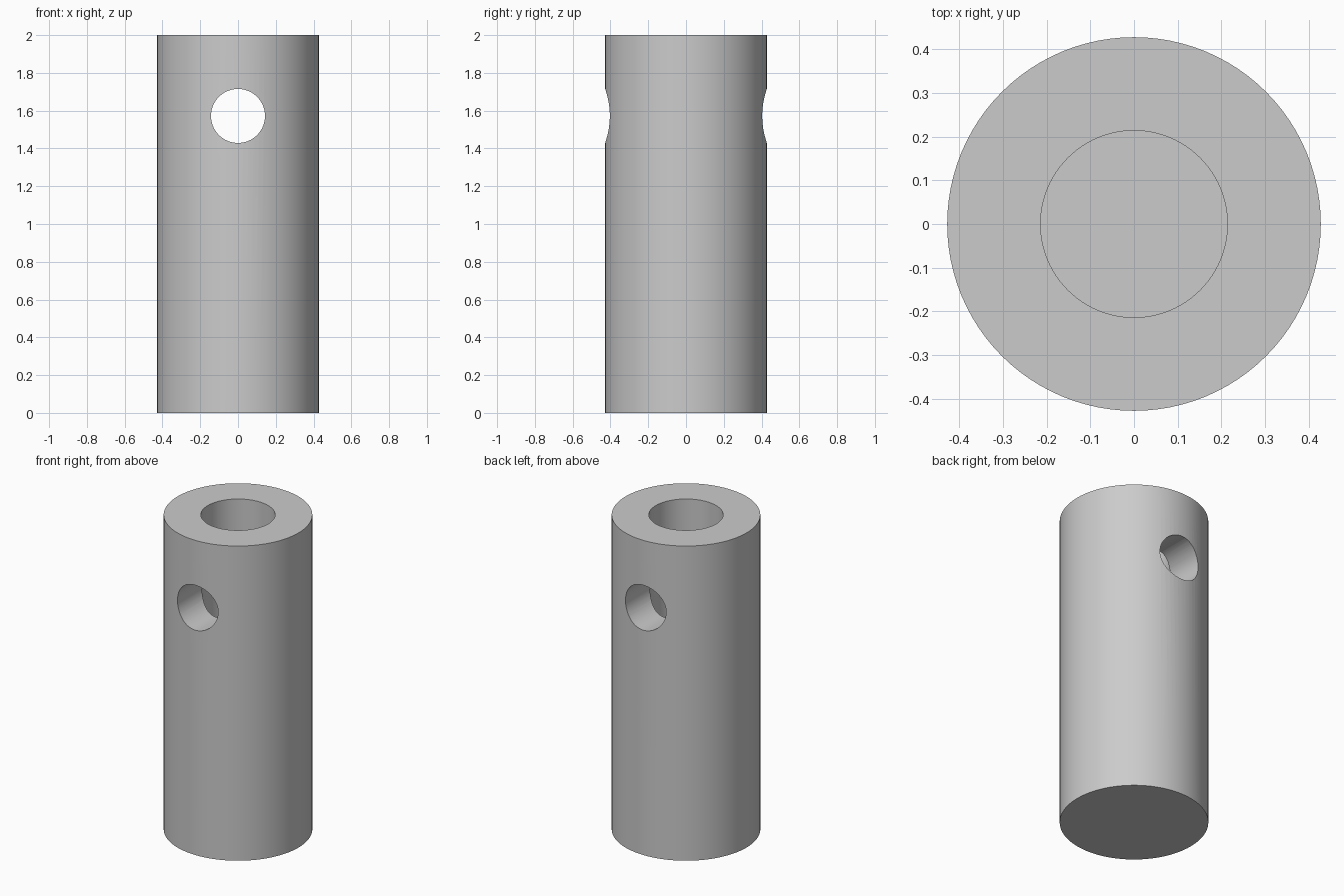
import bpy
import math

cube = bpy.data.objects.get("Cube")
if cube:
    bpy.data.objects.remove(cube, do_unlink=True)

HEIGHT = 2.0
OUTER = 0.428
BORE = 0.214
CROSS = 0.143
CROSS_Z = 1.572
FLOOR = OUTER - BORE

grey = bpy.data.materials.new("plain grey")
grey.use_nodes = True
colour = (0.6, 0.6, 0.6, 1.0)
grey.diffuse_color = colour
grey.node_tree.nodes["Principled BSDF"].inputs["Base Color"].default_value = colour


def cylinder(name, radius, depth, z, tilt=0.0, sides=96):
    bpy.ops.mesh.primitive_cylinder_add(
        vertices=sides, radius=radius, depth=depth,
        location=(0, 0, z), rotation=(tilt, 0, 0))
    obj = bpy.context.object
    obj.name = name
    obj.data.materials.append(grey)
    return obj


# Solid round body
body = cylinder("tube_body", OUTER, HEIGHT, HEIGHT / 2)

# Blind bore from the top, and a cross hole from front to back
bore = cylinder("bore_cutter", BORE, HEIGHT, FLOOR + HEIGHT / 2)
cross = cylinder("cross_hole_cutter", CROSS, 4 * OUTER, CROSS_Z, math.pi / 2, 64)

for cutter in (bore, cross):
    cut = body.modifiers.new(cutter.name, "BOOLEAN")
    cut.operation = "DIFFERENCE"
    cut.solver = "EXACT"
    cut.object = cutter
    bpy.ops.object.select_all(action="DESELECT")
    body.select_set(True)
    bpy.context.view_layer.objects.active = body
    bpy.ops.object.modifier_apply(modifier=cut.name)
    bpy.data.objects.remove(cutter, do_unlink=True)

# Smooth round walls with crisp rims
bpy.ops.object.shade_smooth_by_angle(angle=math.radians(30))
